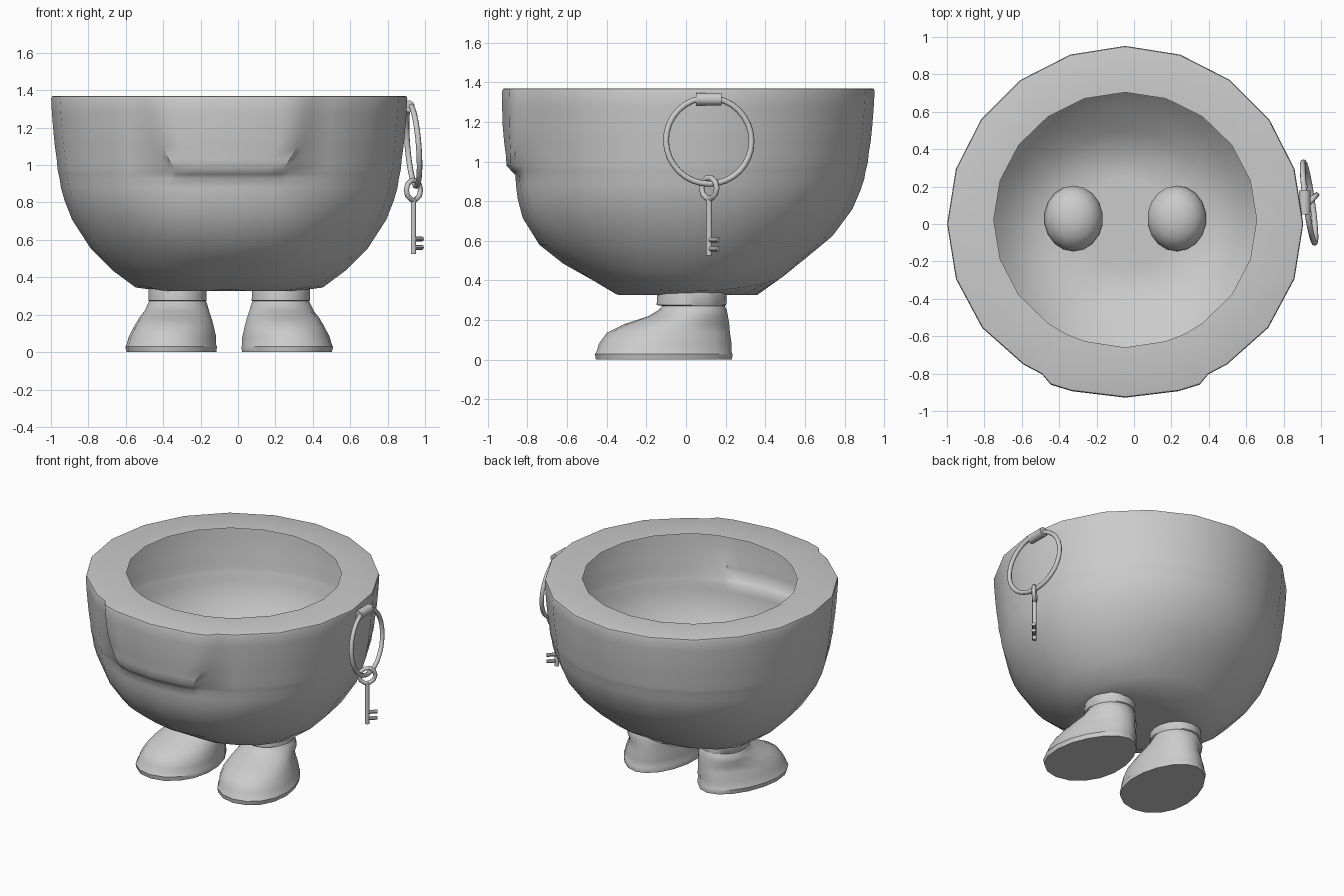
import bpy, bmesh, math
from mathutils import Vector

if "Cube" in bpy.data.objects:
    bpy.data.objects.remove(bpy.data.objects["Cube"])

CX = -0.047  # body axis in x


def loft(name, rings, cap_start=False, cap_end=False, angle=40):
    """Skin a list of closed point rings into one smooth object."""
    bm = bmesh.new()
    vs = [[bm.verts.new(p) for p in ring] for ring in rings]
    n = len(rings[0])
    for a, b in zip(vs, vs[1:]):
        for i in range(n):
            j = (i + 1) % n
            bm.faces.new((a[i], a[j], b[j], b[i]))
    if cap_start:
        bm.faces.new(vs[0][::-1])
    if cap_end:
        bm.faces.new(vs[-1])
    bmesh.ops.recalc_face_normals(bm, faces=bm.faces)
    me = bpy.data.meshes.new(name)
    bm.to_mesh(me)
    bm.free()
    ob = bpy.data.objects.new(name, me)
    bpy.context.collection.objects.link(ob)
    smooth(ob, angle)
    return ob


def smooth(ob, angle=40):
    bpy.ops.object.select_all(action='DESELECT')
    bpy.context.view_layer.objects.active = ob
    ob.select_set(True)
    bpy.ops.object.shade_smooth_by_angle(angle=math.radians(angle))


def lerp_table(table, t):
    if t <= table[0][0]:
        return table[0][1]
    for (a, u), (b, v) in zip(table, table[1:]):
        if t <= b:
            return u + (v - u) * (t - a) / (b - a)
    return table[-1][1]


# Bowl body: 20 sides plus extra columns along the edge of the front panel
half = [18, 25, 29] + list(range(36, 180, 18))
columns = [-a for a in reversed(half)] + [0] + half + [180]
profile = [(.12, .335), (.25, .335), (.36, .36), (.5, .42), (.62, .485), (.74, .58),
           (.84, .715), (.88, .81), (.9, .88), (.907, .93), (.912, .95), (.918, .98),
           (.922, 1.03), (.932, 1.1), (.94, 1.18), (.948, 1.28), (.952, 1.355),
           (.948, 1.367), (.938, 1.37)]
panel_width = [(.7, 1), (.9, .75), (.95, .72), (1.0, .75), (1.05, .87), (1.2, .97), (1.37, 1)]


def body_point(r, z, deg):
    bump = 0
    if abs(deg) <= 29:
        if abs(deg) <= 25:
            bump = lerp_table([(.93, 0), (.98, 1), (1.2, 1.15), (1.37, .9)], z) * .036
        deg *= lerp_table(panel_width, z)
    a = math.radians(deg)
    front = max(0, math.cos(a))
    back = max(0, -math.cos(a))
    r = r * (1 - lerp_table([(.6, 0), (.9, .05), (1.2, .06)], z) * front ** 4) + bump
    x, y = r * math.sin(a), -r * math.cos(a)
    # back is shallower, the underside is drawn down around each leg
    z += back ** 2 * lerp_table([(.36, 0), (.5, .045), (.8, .045), (1.1, 0)], z)
    d = math.hypot(abs(x) - .275, y - .03)
    z = max(min(z, .327), z - .12 * max(0, 1 - d / .6))
    return (CX + x, y, z)


rings = [[body_point(r, z, a) for a in columns] for r, z in profile]
rings.append([(CX + .703 * math.sin(math.radians(a)),
               .022 - .682 * math.cos(math.radians(a)), 1.37) for a in columns])
loft("bowl_body", rings, cap_start=True)

# Feet with ankle collars; rows are z, x offset, half width, y front, y back
foot_rows = [(0, .305, .238, -.455, .232), (.03, .307, .243, -.46, .235),
             (.038, .306, .238, -.452, .23), (.08, .30, .232, -.44, .23),
             (.135, .292, .212, -.40, .222), (.18, .285, .193, -.31, .218),
             (.22, .28, .175, -.19, .212), (.25, .277, .164, -.14, .206),
             (.272, .276, .154, -.12, .195), (.276, .276, .158, -.148, .203),
             (.36, .276, .157, -.145, .205), (.41, .276, .14, -.125, .185),
             (.45, .276, .10, -.08, .14), (.47, .276, .045, -.02, .08)]
for side, name in ((-1, "left_foot"), (1, "right_foot")):
    rings = []
    for z, ox, hx, y0, y1 in foot_rows:
        egg = .14 if z < .2 else 0
        ring = []
        for i in range(18):
            a = math.tau * i / 18
            c, s = math.cos(a), math.sin(a)
            ring.append((CX + side * (ox - egg * .15 * c) + hx * s * (1 - egg * c),
                         (y0 + y1) / 2 + (y1 - y0) / 2 * c, z))
        rings.append(ring)
    loft(name, rings, True, True)


# Metal helpers
def ring_part(name, loc, normal, major, minor, segs):
    bpy.ops.mesh.primitive_torus_add(
        location=loc, rotation=Vector(normal).to_track_quat('Z', 'Y').to_euler(),
        major_radius=major, minor_radius=minor, major_segments=segs, minor_segments=8)
    ob = bpy.context.object
    ob.name = name
    smooth(ob, 60)
    return ob


def rod(name, p, q, radius, sides=10):
    p, q = Vector(p), Vector(q)
    bpy.ops.mesh.primitive_cylinder_add(
        vertices=sides, radius=radius, depth=(q - p).length, location=(p + q) / 2,
        rotation=(q - p).to_track_quat('Z', 'Y').to_euler())
    ob = bpy.context.object
    ob.name = name
    smooth(ob)
    return ob


# Key ring hanging from a rolled clasp on the right side
ring_part("key_ring", (.936, .115, 1.105), (1, .14, .08), .218, .015, 32)
clasp = rod("ring_clasp", (.912, .05, 1.315), (.912, .18, 1.315), .037, 14)
clasp.scale.x = clasp.scale.y = .85

# Key: bow, shaft and two bits turned 45 degrees outward
KX, KY = .938, .117
bow = ring_part("key_bow", (KX, KY, .866), (1, -1, 0), .054, .014, 10)
rod("key_shaft", (KX, KY, .525), (KX, KY, .82), .015)
for z, length, name in ((.605, .066, "key_bit_upper"), (.56, .066, "key_bit_lower")):
    d = length * .7071
    rod(name, (KX, KY, z), (KX + d, KY + d, z), .013, 8)
